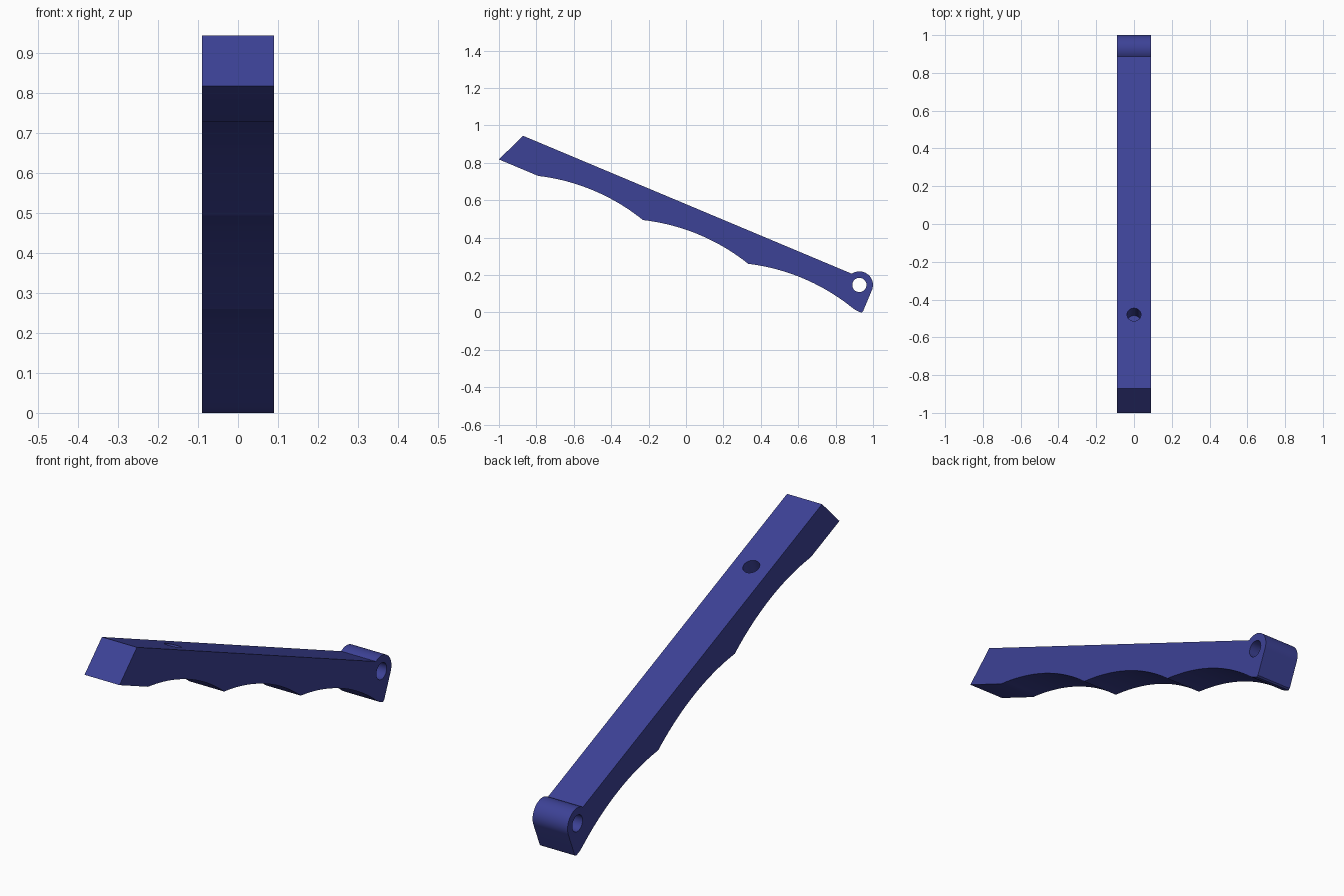
import bpy, bmesh, math
from mathutils import Vector

if "Cube" in bpy.data.objects:
    bpy.data.objects.remove(bpy.data.objects["Cube"])

HALF_WIDTH = 0.09
SLOPE = math.atan2(0.742, 1.76)          # downward tilt of the bar
EYE = Vector((0.927, 0.147))             # pivot centre in (y, z)
EYE_R = 0.0725

blue = bpy.data.materials.new("blue")
blue.diffuse_color = (0.046, 0.054, 0.305, 1)
blue.use_nodes = True
blue.node_tree.nodes["Principled BSDF"].inputs["Base Color"].default_value = blue.diffuse_color


def scallop(a, b, sag, n=20):
    """Circular arc from a to b, bulging upward into the bar."""
    a, b = Vector(a), Vector(b)
    chord = b - a
    up = Vector((-chord.y, chord.x)).normalized()
    half = 2 * math.atan(2 * sag / chord.length)
    r = chord.length / (2 * math.sin(half))
    c = (a + b) / 2 - up * r * math.cos(half)
    return [c + r * (up * math.cos(t) + chord.normalized() * math.sin(t))
            for t in (half * (2 * i / n - 1) for i in range(n + 1))]


def cylinder(name, loc, rot, r, depth):
    bpy.ops.mesh.primitive_cylinder_add(vertices=40, radius=r, depth=depth,
                                        location=loc, rotation=rot)
    ob = bpy.context.object
    ob.name = name
    ob.hide_render = True
    ob.data.materials.append(blue)
    return ob


# Side profile: top corner, slanted end, finger scallops, heel, pivot eye
profile = [Vector((-0.872, 0.945)), Vector((-1.0, 0.818)), Vector((-0.79, 0.73))]
grips = [(-0.79, 0.73), (-0.23, 0.494), (0.333, 0.26), (0.893, 0.022)]
for a, b in zip(grips, grips[1:]):
    profile += scallop(a, b, 0.043)[1:]
profile += [Vector(p) for p in ((0.91, 0.011), (0.928, 0.003), (0.938, 0.0), (0.946, 0.005))]
start, end = -SLOPE, math.radians(124)
for i in range(33):
    t = start + (end - start) * i / 32
    profile.append(EYE + EYE_R * Vector((math.cos(t), math.sin(t))))

# Lever body, extruded across the width
bm = bmesh.new()
face = bm.faces.new([bm.verts.new((-HALF_WIDTH, p.x, p.y)) for p in profile])
ext = bmesh.ops.extrude_face_region(bm, geom=[face])
bmesh.ops.translate(bm, vec=(2 * HALF_WIDTH, 0, 0),
                    verts=[g for g in ext["geom"] if isinstance(g, bmesh.types.BMVert)])
bmesh.ops.recalc_face_normals(bm, faces=bm.faces)
mesh = bpy.data.meshes.new("lever")
bm.to_mesh(mesh)
bm.free()
lever = bpy.data.objects.new("lever", mesh)
bpy.context.collection.objects.link(lever)
mesh.materials.append(blue)

# Pivot hole through the eye, and a blind hole square to the top face
top_y = -0.48
top_z = 0.945 - (top_y + 0.872) * math.tan(SLOPE)
cutters = [
    cylinder("pivot_hole_cutter", (0, EYE.x, EYE.y), (0, math.pi / 2, 0), 0.038, 0.4),
    cylinder("blind_hole_cutter", (0, top_y, top_z), (-SLOPE, 0, 0), 0.037, 0.2),
]
bpy.ops.object.select_all(action='DESELECT')
bpy.context.view_layer.objects.active = lever
lever.select_set(True)
for c in cutters:
    mod = lever.modifiers.new(c.name, 'BOOLEAN')
    mod.operation = 'DIFFERENCE'
    mod.solver = 'EXACT'
    mod.object = c
    bpy.ops.object.modifier_apply(modifier=mod.name)
for c in cutters:
    bpy.data.objects.remove(c, do_unlink=True)
bpy.ops.object.shade_smooth_by_angle(angle=math.radians(25))
